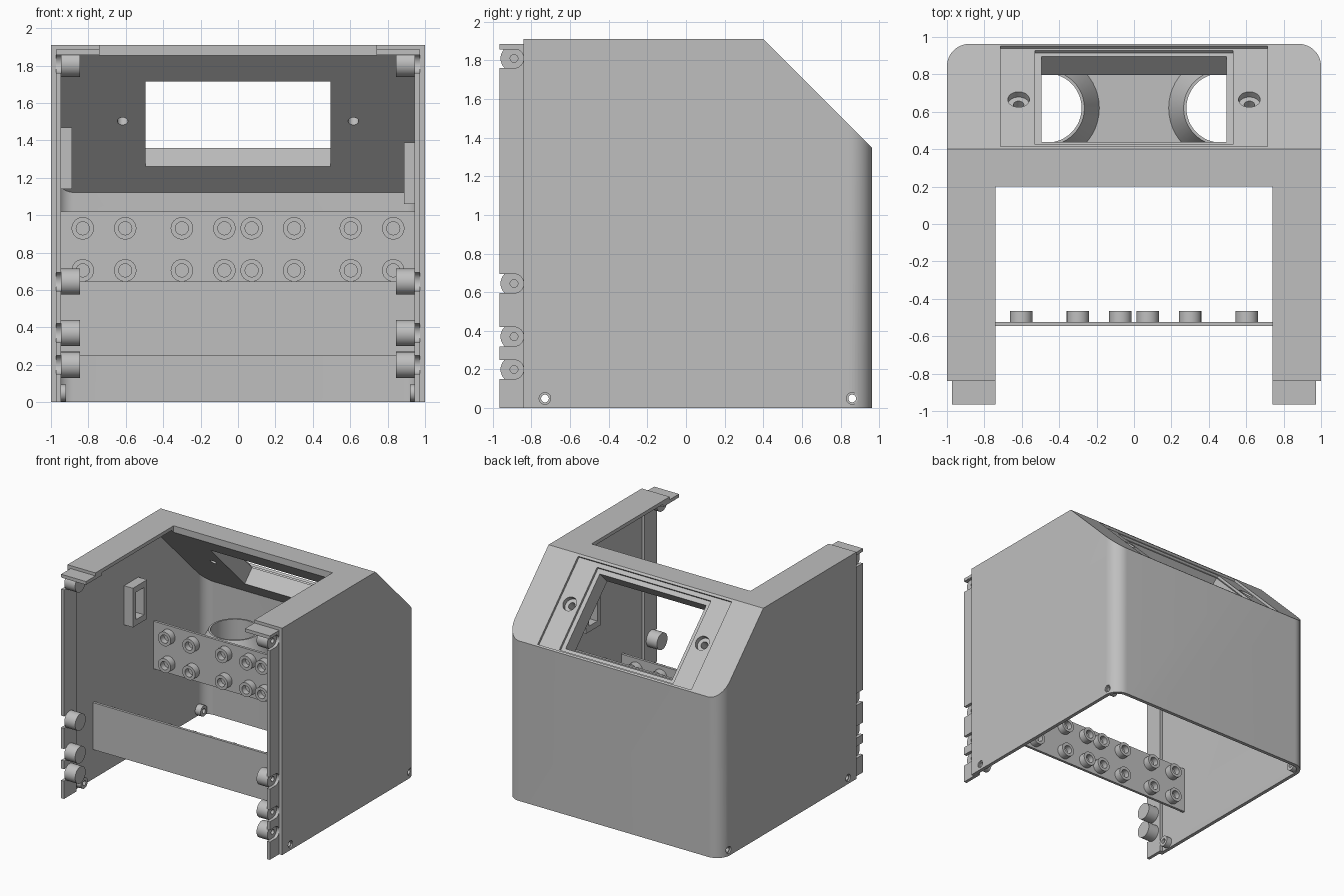
import bpy, bmesh, math
from mathutils import Matrix, Vector

old = bpy.data.objects.get("Cube")
if old:
    bpy.data.objects.remove(old, do_unlink=True)

grey = bpy.data.materials.new("light_grey")
grey.use_nodes = True
colour = (0.52, 0.52, 0.52, 1)
grey.diffuse_color = colour
grey.node_tree.nodes["Principled BSDF"].inputs["Base Color"].default_value = colour


def finish(name, bm):
    bmesh.ops.recalc_face_normals(bm, faces=bm.faces)
    mesh = bpy.data.meshes.new(name)
    bm.to_mesh(mesh)
    bm.free()
    mesh.materials.append(grey)
    ob = bpy.data.objects.new(name, mesh)
    bpy.context.collection.objects.link(ob)
    return ob


def box(name, xs, ys, zs, matrix=Matrix()):
    bm = bmesh.new()
    lo, hi = map(Vector, zip(sorted(xs), sorted(ys), sorted(zs)))
    size = Matrix.Diagonal((*(hi - lo), 1))
    bmesh.ops.create_cube(bm, size=1, matrix=matrix @ Matrix.Translation((lo + hi) / 2) @ size)
    return finish(name, bm)


def rod(name, start, end, r1, r2=None, sides=32):
    bm = bmesh.new()
    start, end = Vector(start), Vector(end)
    axis = end - start
    turn = Vector((0, 0, 1)).rotation_difference(axis).to_matrix().to_4x4()
    bmesh.ops.create_cone(bm, cap_ends=True, segments=sides, radius1=r1,
                          radius2=r1 if r2 is None else r2, depth=axis.length,
                          matrix=Matrix.Translation((start + end) / 2) @ turn)
    return finish(name, bm)


def prism(name, points, direction):
    bm = bmesh.new()
    face = bm.faces.new([bm.verts.new(p) for p in points])
    out = bmesh.ops.extrude_face_region(bm, geom=[face])["geom"]
    bmesh.ops.translate(bm, vec=direction, verts=[v for v in out if isinstance(v, bmesh.types.BMVert)])
    return finish(name, bm)


def combine(ob, other, operation="DIFFERENCE"):
    mod = ob.modifiers.new("cut", "BOOLEAN")
    mod.operation, mod.solver, mod.object = operation, "EXACT", other
    bpy.context.view_layer.objects.active = ob
    bpy.ops.object.modifier_apply(modifier=mod.name)
    bpy.data.objects.remove(other, do_unlink=True)
    return ob


def hood(name, half, profile, front, back, radius):
    """Side profile trimmed by a footprint with rounded rear corners."""
    body = prism(name, [(-half, y, z) for y, z in profile], (2 * half, 0, 0))
    foot = [(-half, front, -0.5), (half, front, -0.5)]
    for side in (1, -1):
        for i in range(13):
            a = math.radians(90 * i / 12 + (0 if side > 0 else 90))
            foot.append((side * (half - radius) + radius * math.cos(a),
                         back - radius + radius * math.sin(a), -0.5))
    return combine(body, prism("footprint", foot, (0, 0, 3)), "INTERSECT")


# Main housing: outer hood minus inner hood
BACK, TOP, SLOPE_Y = 0.963, 1.91, 0.4
slope_z = TOP + SLOPE_Y - BACK
housing = hood("housing", 1, [(-0.84, 0), (BACK, 0), (BACK, slope_z), (SLOPE_Y, TOP), (-0.84, TOP)],
               -1.2, BACK, 0.12)
inside = hood("inside", 0.97, [(-1, -0.1), (0.933, -0.1), (0.933, 1.122), (0.175, 1.88), (-1, 1.88)],
              -1.2, 0.933, 0.09)
combine(housing, inside)
combine(housing, box("top_opening", (-0.74, 0.74), (-1, 0.2), (1.7, 2)))

# Stepped recess and window in the sloped face
slope = Matrix.Translation((0, SLOPE_Y, TOP)) @ Matrix.Rotation(-math.pi / 4, 4, "X")


def along(y):
    return (y - SLOPE_Y) * math.sqrt(2)


for half, y0, y1, depth in ((0.715, 0.415, 0.952, 0.02), (0.53, 0.44, 0.943, 0.04),
                            (0.495, 0.468, 0.923, 0.5)):
    combine(housing, box("recess", (-half, half), (along(y0), along(y1)), (-depth, 0.1), slope))

# Screw holes in the sloped face and through the side walls
for side in (-1, 1):
    for radius, depth in ((0.058, 0.06), (0.028, 0.4)):
        ends = [slope @ Vector((side * 0.617, along(0.68), h)) for h in (0.1, -depth)]
        combine(housing, rod("screw_cutter", *ends, radius))
    for y in (-0.73, 0.86):
        boss = rod("screw_boss", (side * 0.92, y, 0.05), (side * 0.975, y, 0.05), 0.045)
        combine(boss, rod("bore", (side * 0.9, y, 0.05), (side * 1.1, y, 0.05), 0.02))
        combine(housing, rod("bore", (side * 0.9, y, 0.05), (side * 1.1, y, 0.05), 0.02))
        combine(housing, rod("sink", (side * 0.988, y, 0.05), (side * 1.1, y, 0.05), 0.03))

# Front lips with round notches, pivot drums and the tabs above them
for side, word in ((-1, "right"), (1, "left")):
    lip = box(word + "_lip", (side * 0.945, side * 0.972), (-0.965, -0.8), (0, 1.885))
    for z in (0.2, 0.37, 0.645, 1.81):
        combine(lip, box("notch", (side * 0.9, side * 1.1), (-1.1, -0.89), (z - 0.05, z + 0.05)))
        combine(lip, rod("notch_end", (side * 0.9, -0.89, z), (side * 1.1, -0.89, z), 0.05))
        drum = rod(word + "_pivot_drum", (side * 0.845, -0.89, z), (side * 0.946, -0.89, z), 0.07)
        combine(drum, rod("pivot_bore", (side * 0.9, -0.89, z), (side * 1, -0.89, z), 0.02))
    box(word + "_top_tab", (side * 0.74, side * 0.97), (-0.965, -0.75), (1.857, 1.885))

# Rectangular frames on the inner side walls
for side, word, z0 in ((-1, "right", 1.14), (1, "left", 1.06)):
    frame = box(word + "_frame", (side * 0.888, side * 0.972), (-0.13, 0.06), (z0, z0 + 0.33))
    combine(frame, box("frame_hole", (side * 0.8, side * 0.968), (-0.09, 0.02), (z0 + 0.05, z0 + 0.28)))

# Two cross panels, each with two rows of hollow bosses
for name, y, face, z0, z1 in (("lower_panel", -0.535, 1, 0.25, 0.645),
                              ("upper_panel", 0.275, -1, 0.62, 1.02)):
    box(name, (-0.972, 0.972), (y - 0.011, y + 0.011), (z0, z1))
    for x in (0.073, 0.3, 0.603, 0.83):
        for side in (-1, 1):
            for z in (z1 - 0.09, z1 - 0.315):
                p = Vector((side * x, y + face * 0.01, z))
                tip = p + Vector((0, face * 0.06, 0))
                boss = rod(name + "_boss", p, tip, 0.06, sides=24)
                combine(boss, rod("boss_bore", p + Vector((0, face * 0.012, 0)),
                                  tip + Vector((0, face * 0.05, 0)), 0.035, sides=24))

# Rear shelf with two open tapered collars
shelf = box("rear_shelf", (-0.78, 0.78), (0.28, 0.935), (0.78, 0.8))
for side in (-1, 1):
    x = side * 0.465
    collar = rod("collar", (x, 0.62, 0.79), (x, 0.62, 0.95), 0.285, 0.2, 48)
    combine(collar, rod("collar_bore", (x, 0.62, 0.7), (x, 0.62, 1.1), 0.185, sides=48))
    combine(shelf, rod("shelf_bore", (x, 0.62, 0.7), (x, 0.62, 1.1), 0.185, sides=48))

# Smooth the round surfaces and keep edges crisp
bpy.ops.object.select_all(action="DESELECT")
for ob in bpy.context.collection.objects:
    if ob.type == "MESH" and grey.name in ob.data.materials:
        ob.select_set(True)
        bpy.context.view_layer.objects.active = ob
bpy.ops.object.shade_smooth_by_angle(angle=math.radians(30))
